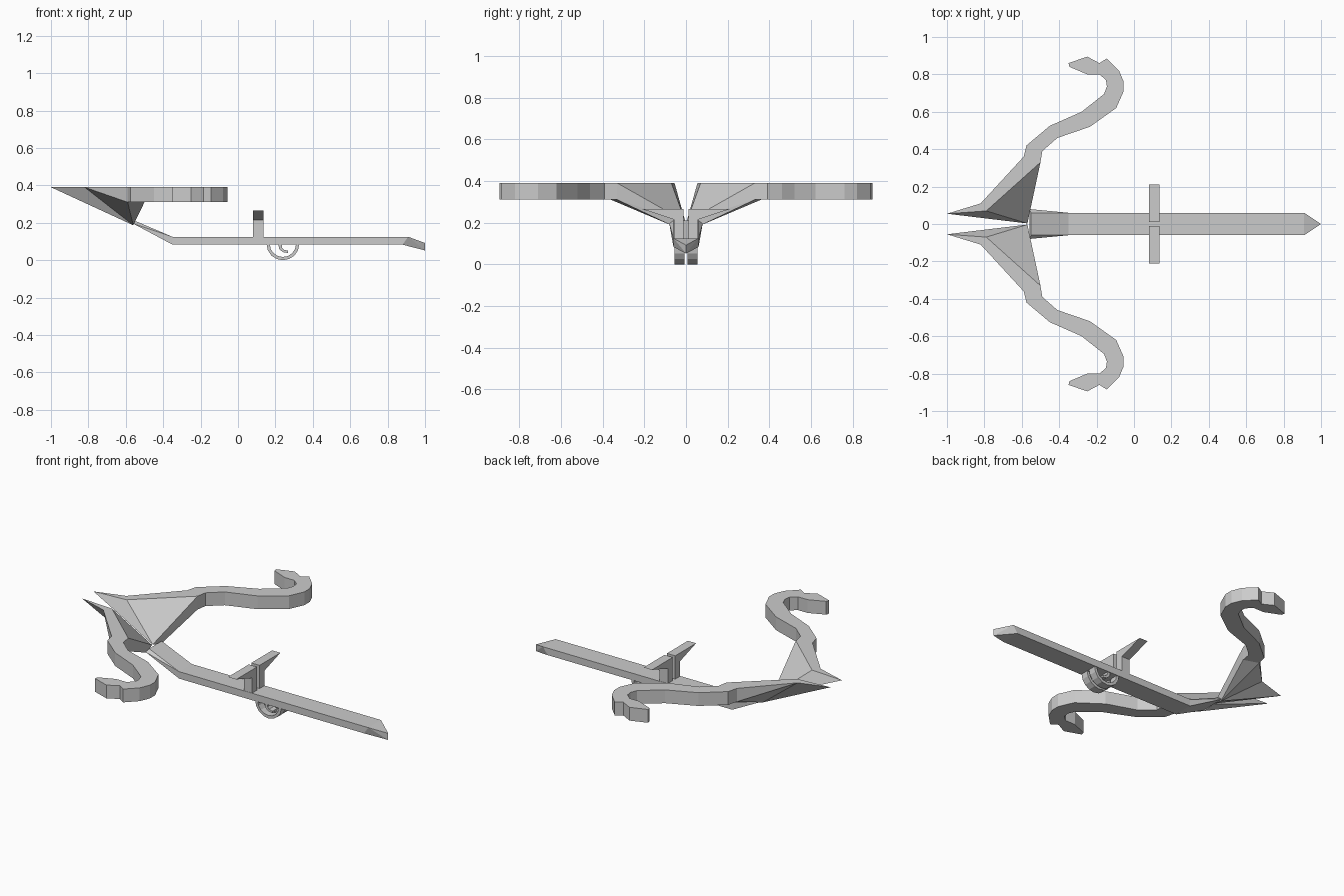
import bpy, bmesh
from math import cos, sin, pi
from mathutils import Vector

if "Cube" in bpy.data.objects:
    bpy.data.objects.remove(bpy.data.objects["Cube"])


def finish(name, bm, mirror=True):
    bmesh.ops.recalc_face_normals(bm, faces=bm.faces)
    mesh = bpy.data.meshes.new(name)
    bm.to_mesh(mesh)
    bm.free()
    ob = bpy.data.objects.new(name, mesh)
    bpy.context.collection.objects.link(ob)
    if mirror:
        m = ob.modifiers.new("Mirror", 'MIRROR')
        m.use_axis = (False, True, False)
        m.use_mirror_merge = False
    return ob


def prism(name, pts, shift, mirror=True):
    """Extrude a closed outline by a vector."""
    bm = bmesh.new()
    face = bm.faces.new([bm.verts.new(p) for p in pts])
    ext = bmesh.ops.extrude_face_region(bm, geom=[face], use_keep_orig=True)
    verts = [v for v in ext['geom'] if isinstance(v, bmesh.types.BMVert)]
    bmesh.ops.translate(bm, verts=verts, vec=Vector(shift))
    return finish(name, bm, mirror)


def hull(name, pts, mirror=True):
    bm = bmesh.new()
    for p in pts:
        bm.verts.new(p)
    res = bmesh.ops.convex_hull(bm, input=bm.verts)
    junk = [v for v in res['geom_interior'] if isinstance(v, bmesh.types.BMVert)]
    bmesh.ops.delete(bm, geom=junk, context='VERTS')
    return finish(name, bm, mirror)


# stock: straight bar, with drooping pointed butt and raised neck
S = (-1, 1)
hull("stock", [(x, s * .06, z) for s in S for x, z in
               ((-.35, .083), (-.35, .125), (.88, .083), (.91, .125))], False)
hull("stock_butt", [(x, s * .06, z) for s in S for x, z in ((.88, .083), (.91, .125))]
     + [(1, 0, .052), (1, 0, .092)], False)
hull("neck", [(-.35, s * .06, z) for s in S for z in (.083, .125)]
     + [(-.55, s * .06, .21) for s in S] + [(-.56, s * .08, .195) for s in S], False)

# head: forward prong and arm reaching out to the limb
shared = [(-.82, .11, .39), (-.79, .07, .39), (-.57, .003, .205), (-.56, .07, .187)]
hull("prong", shared + [(-1, .055, .39)])
hull("limb_arm", shared + [(x, y, z) for x, y in ((-.59, .36), (-.5, .33)) for z in (.31, .39)])

# recurved limb with knobbed end
limb = [(-.59, .36), (-.575, .42), (-.45, .525), (-.28, .60), (-.16, .695), (-.145, .735),
        (-.15, .77), (-.185, .80), (-.25, .80), (-.345, .84), (-.35, .86), (-.25, .895),
        (-.185, .86), (-.145, .885), (-.08, .82), (-.055, .76), (-.055, .71), (-.095, .62),
        (-.235, .52), (-.41, .46), (-.49, .39), (-.5, .33)]
prism("limb", [(x, y, .31) for x, y in limb], (0, 0, .08))

# flared sight post
sight = [(.012, .12), (.012, .265), (.21, .265), (.058, .215), (.058, .12)]
prism("sight", [(.08, y, z) for y, z in sight], (.055, 0, 0))

# trigger guard: half loop under the stock
N = 8
outer, inner = [], []
for i in range(N + 1):
    a = pi + pi * i / N
    outer.append((.24 + .087 * cos(a), .008, .085 + .085 * sin(a)))
    inner.append((.24 + .070 * cos(a), .008, .085 + .068 * sin(a)))
prism("trigger_guard", outer + inner[::-1], (0, .047, 0))

# hooked trigger
trig = [(.215, .09), (.22, .06), (.24, .043), (.268, .038), (.268, .05), (.245, .056),
        (.235, .068), (.235, .09)]
prism("trigger", [(x, .008, z) for x, z in trig], (0, .047, 0))
